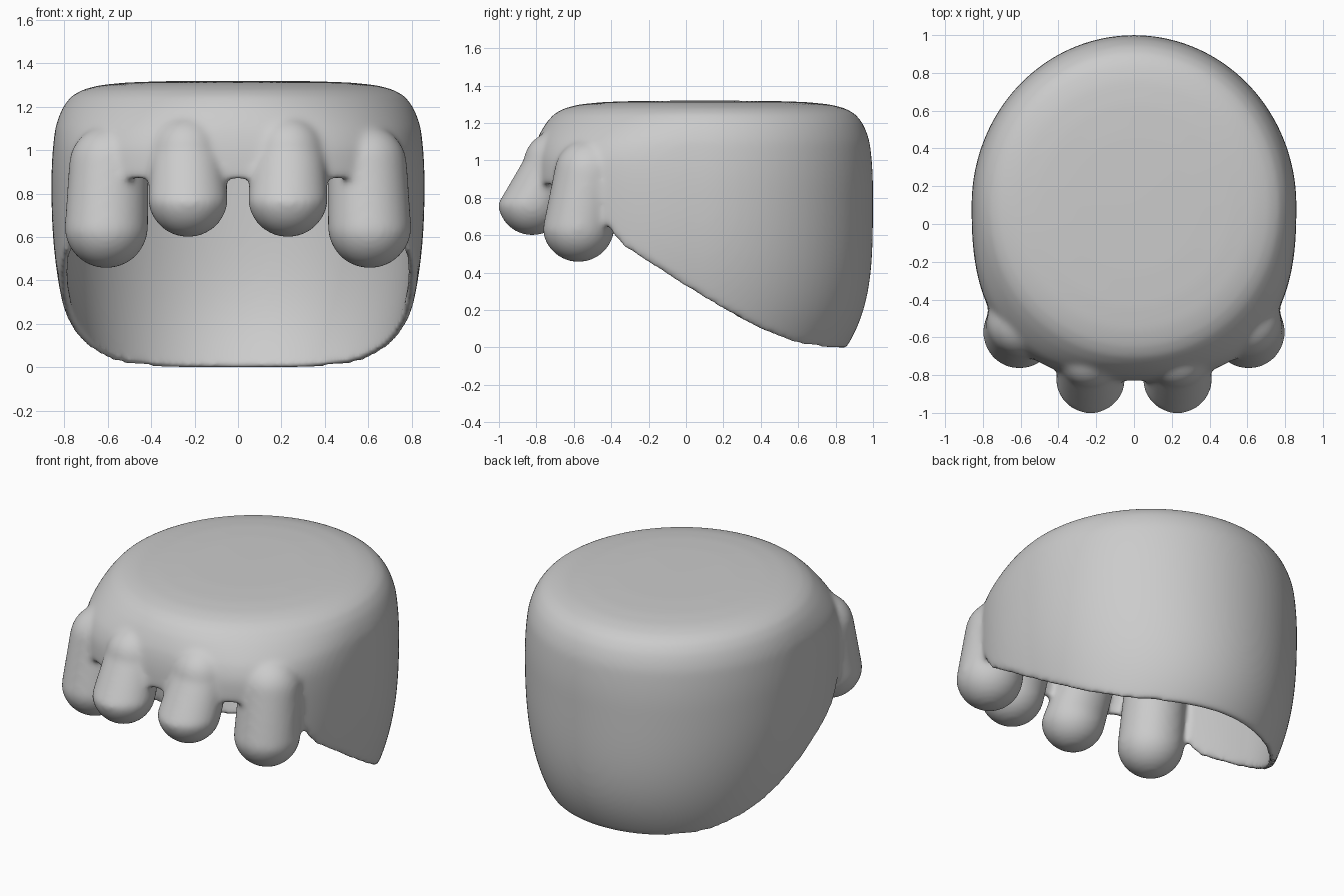
import bpy, bmesh, math
from mathutils import Vector

cube = bpy.data.objects.get("Cube")
if cube:
    bpy.data.objects.remove(cube)

# Single soft grey colour
grey = bpy.data.materials.new("soft_grey")
grey.use_nodes = True
colour = (0.6, 0.6, 0.6, 1)
grey.diffuse_color = colour
grey.node_tree.nodes["Principled BSDF"].inputs["Base Color"].default_value = colour

# Crown shoulder (height, scale of the oval) and rim line (depth, height)
CROWN = [(1.318, 0.4), (1.312, 0.6), (1.3, 0.74), (1.28, 0.83), (1.25, 0.893),
         (1.2, 0.938), (1.15, 0.963), (1.1, 0.98)]
RIM = [(-0.7, 0.87), (-0.55, 0.8), (-0.44, 0.68), (-0.37, 0.56), (-0.2, 0.45),
       (0.0, 0.32), (0.2, 0.2), (0.4, 0.09), (0.6, 0.015), (0.8, -0.015)]
SEGMENTS, ROWS = 96, 24


def rim_height(y):
    """Height of the slanted rim at a given depth."""
    if y <= RIM[0][0]:
        return RIM[0][1]
    for (a, u), (b, v) in zip(RIM, RIM[1:]):
        if y <= b:
            return u + (v - u) * (y - a) / (b - a)
    return RIM[-1][1]


def wall_scale(z):
    """Wall tucks in below mid height, sooner at the sides than at the back."""
    if z > 0.85:
        s = 1 - 0.02 * ((z - 0.85) / 0.25) ** 2
        return s, s
    drop = (0.85 - z) / 0.88
    return 1 - 0.18 * drop ** 2.4, 1 - 0.18 * drop ** 3.8


def oval(angle, scale, z):
    """Point on the outline; its front half grows squarer below the crown."""
    c, s = math.cos(angle), math.sin(angle)
    depth = 0.9
    if s < 0:
        t = min(max((1.28 - z) / 0.3, 0), 1)
        t = t * t * (3 - 2 * t)
        power = 2 / (2 + 0.6 * t)
        c = math.copysign(abs(c) ** power, c)
        s = -abs(s) ** power
        depth += 0.03 * t
    return Vector((0.86 * scale[0] * c, 0.1 + depth * scale[1] * s, z))


def build_cap(bm):
    """Open cap: flat crown, rounded shoulder, walls down to a slanted rim."""
    columns = []
    for i in range(SEGMENTS):
        angle = math.tau * i / SEGMENTS
        rim = 0.4
        for _ in range(8):
            y = oval(angle, wall_scale(rim), rim).y
            rim = (rim + rim_height(y)) / 2
        points = [oval(angle, (s, s), z) for z, s in CROWN]
        for k in range(1, ROWS + 1):
            z = 1.1 + (rim - 1.1) * k / ROWS
            points.append(oval(angle, wall_scale(z), z))
        columns.append([bm.verts.new(p) for p in points])
    centre = bm.verts.new((0, 0.1, 1.32))
    for i, left in enumerate(columns):
        right = columns[(i + 1) % SEGMENTS]
        bm.faces.new((centre, left[0], right[0]))
        for r in range(len(left) - 1):
            bm.faces.new((left[r], left[r + 1], right[r + 1], right[r]))


def add_lobe(bm, top, top_radius, tip, tip_radius):
    """Rounded lock stretched between two ball ends."""
    verts = bmesh.ops.create_uvsphere(bm, u_segments=24, v_segments=15, radius=1)["verts"]
    for v in verts:
        if v.co.z > 0:
            v.co = Vector(top) + v.co * top_radius
        else:
            v.co = Vector(tip) + v.co * tip_radius


def make_object(name, bm):
    mesh = bpy.data.meshes.new(name)
    bm.to_mesh(mesh)
    bm.free()
    obj = bpy.data.objects.new(name, mesh)
    bpy.context.collection.objects.link(obj)
    obj.data.materials.append(grey)
    return obj


# Cap wall, thickened inwards
bm = bmesh.new()
build_cap(bm)
hair = make_object("hair_cap", bm)
solid = hair.modifiers.new("thickness", 'SOLIDIFY')
solid.thickness = 0.04
solid.offset = -1

# Four fringe lobes, mirrored left and right, rooted inside the wall
bm = bmesh.new()
for side in (-1, 1):
    add_lobe(bm, (side * 0.235, -0.7, 0.985), 0.17, (side * 0.23, -0.822, 0.785), 0.187)
    add_lobe(bm, (side * 0.595, -0.52, 0.93), 0.185, (side * 0.607, -0.575, 0.65), 0.195)
fringe = make_object("fringe_lobes", bm)

# Melt cap and fringe into one smooth skin
bpy.ops.object.select_all(action='DESELECT')
hair.select_set(True)
bpy.context.view_layer.objects.active = hair
bpy.ops.object.modifier_apply(modifier=solid.name)
fringe.select_set(True)
bpy.ops.object.join()
remesh = hair.modifiers.new("blend", 'REMESH')
remesh.mode = 'VOXEL'
remesh.voxel_size = 0.0145
remesh.use_smooth_shade = True
smooth = hair.modifiers.new("soften", 'SMOOTH')
smooth.factor = 0.5
smooth.iterations = 22
bpy.ops.object.shade_smooth()
